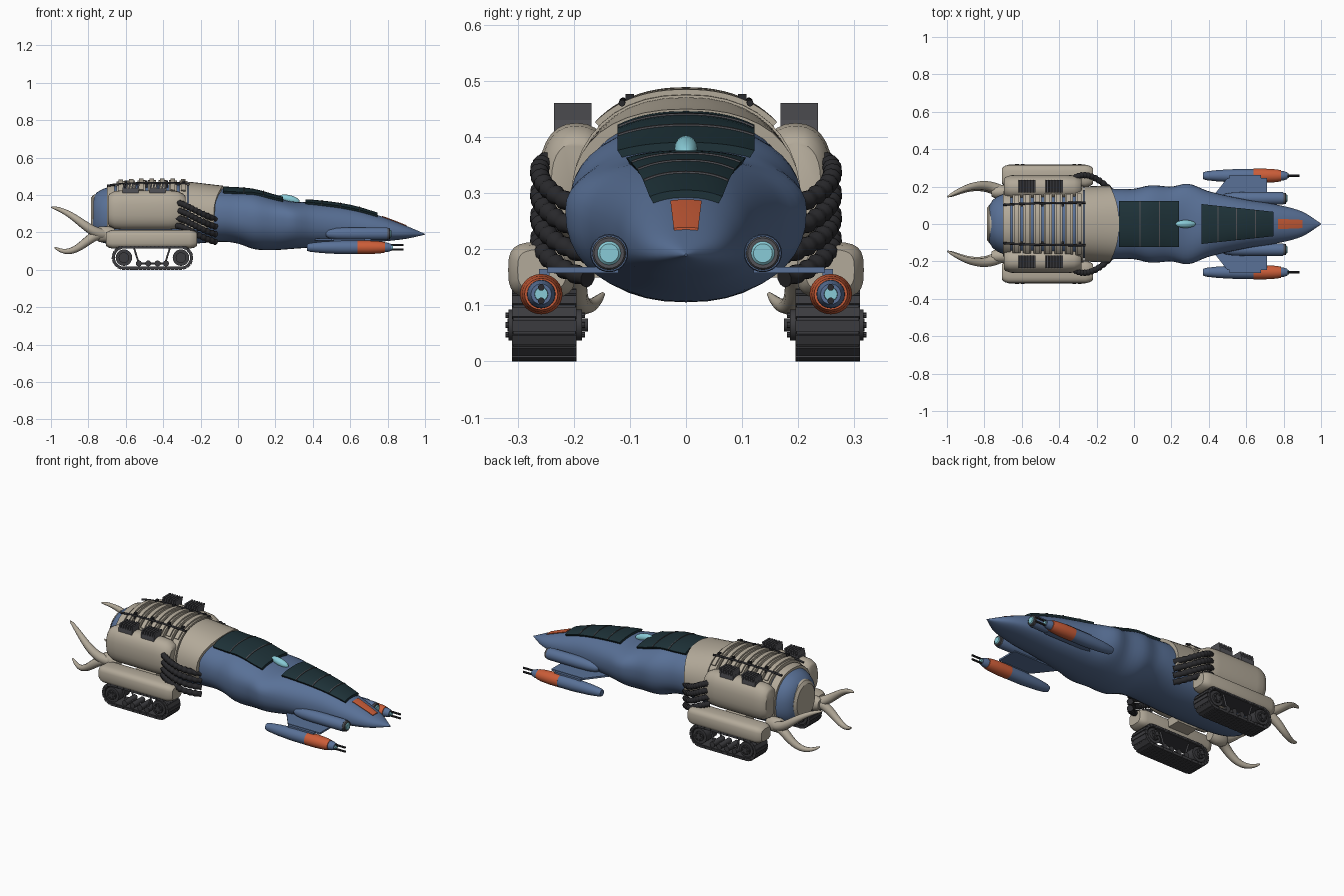
import bpy, bmesh, math
from math import sin, cos, pi
from mathutils import Vector

if "Cube" in bpy.data.objects:
    bpy.data.objects.remove(bpy.data.objects["Cube"])

def mat(name, *c):
    m = bpy.data.materials.new(name)
    m.diffuse_color = (*c, 1)
    m.use_nodes = True
    m.node_tree.nodes["Principled BSDF"].inputs["Base Color"].default_value = m.diffuse_color
    return m

BLUE = mat("blue_paint", .10, .165, .31)
BEIGE = mat("beige_armour", .45, .40, .32)
GLASS = mat("dark_glass", .013, .032, .04)
ORANGE = mat("orange_paint", .60, .11, .04)
CYAN = mat("cyan_light", .25, .60, .68)
BLACK = mat("black_rubber", .022, .022, .025)
TREAD = mat("track_metal", .045, .045, .05)
STEEL = mat("dark_steel", .085, .085, .095)

def mirror_y(ob):
    m = ob.modifiers.new("mirror", 'MIRROR')
    m.use_axis = (False, True, False)

def loft(name, parts, material, mirror=False):
    """One object from several closed lofts; each part is a list of rings."""
    bm = bmesh.new()
    for rings in parts:
        vs = [[bm.verts.new(p) for p in r] for r in rings]
        n = len(vs[0])
        for a, b in zip(vs, vs[1:]):
            for i in range(n):
                bm.faces.new((a[i], a[(i + 1) % n], b[(i + 1) % n], b[i]))
        bm.faces.new(vs[0])
        bm.faces.new(vs[-1])
    bmesh.ops.recalc_face_normals(bm, faces=bm.faces)
    me = bpy.data.meshes.new(name)
    bm.to_mesh(me)
    bm.free()
    me.materials.append(material)
    me.shade_smooth()
    me.set_sharp_from_angle(angle=math.radians(35))
    ob = bpy.data.objects.new(name, me)
    bpy.context.collection.objects.link(ob)
    if mirror:
        mirror_y(ob)
    return ob

def spow(v, e):
    return math.copysign(abs(v) ** e, v)

def pod(cy, cz, ry, rz, prof, n=24, e=1.0, tilt=0):
    """Rounded body along x; prof lists (x, scale)."""
    return [[(x, cy + ry * s * spow(cos(2 * pi * i / n), e), cz + tilt * (x - prof[0][0]) + rz * s * spow(sin(2 * pi * i / n), e))
             for i in range(n)] for x, s in prof]

def box(x0, x1, y0, y1, z0, z1, lean=0):
    return [[(x0 + d, y0, z), (x1 + d, y0, z), (x1 + d, y1, z), (x0 + d, y1, z)] for z, d in ((z0, 0), (z1, lean))]

def disc(cx, cz, r, y0, y1, n=20):
    return [[(cx + r * cos(2 * pi * i / n), y, cz + r * sin(2 * pi * i / n)) for i in range(n)] for y in (y0, y1)]

def tube(name, ctrl, radius, material, n=24):
    """Mirrored Bezier path tube; radius is a function of step and fraction."""
    cu = bpy.data.curves.new(name, 'CURVE')
    cu.dimensions = '3D'
    cu.bevel_depth = 1.0
    cu.bevel_resolution = 3
    cu.use_fill_caps = True
    sp = cu.splines.new('POLY')
    sp.points.add(n)
    for k in range(n + 1):
        p = [Vector(c) for c in ctrl]
        while len(p) > 1:
            p = [a.lerp(b, k / n) for a, b in zip(p, p[1:])]
        sp.points[k].co = (*p[0], 1)
        sp.points[k].radius = radius(k, k / n)
    sp.use_smooth = True
    cu.materials.append(material)
    ob = bpy.data.objects.new(name, cu)
    bpy.context.collection.objects.link(ob)
    mirror_y(ob)

# Hull stations: x, half width, bottom, top, widest height
ST = [(-.78, .09, .19, .38, .28), (-.76, .125, .16, .41, .28), (-.70, .16, .14, .44, .28),
      (-.58, .175, .13, .455, .28), (-.30, .182, .135, .455, .28), (-.08, .188, .15, .432, .29),
      (.0, .188, .14, .428, .28), (.09, .207, .11, .418, .28), (.2, .2, .106, .388, .275),
      (.29, .215, .112, .365, .27), (.4, .175, .12, .362, .25), (.6, .13, .135, .335, .225),
      (.76, .104, .15, .288, .205), (.9, .066, .166, .235, .195), (1.0, .002, .188, .192, .19)]

def section(x):
    x = min(max(x, ST[0][0]), ST[-1][0])
    i = max(k for k in range(len(ST) - 1) if ST[k][0] <= x)
    def slope(k, c):
        a, b = ST[max(k - 1, 0)], ST[min(k + 1, len(ST) - 1)]
        return (b[c] - a[c]) / (b[0] - a[0])
    a, b = ST[i], ST[i + 1]
    h = b[0] - a[0]
    t = (x - a[0]) / h
    return [(2*t**3 - 3*t*t + 1) * a[c] + (t**3 - 2*t*t + t) * h * slope(i, c)
            + (3*t*t - 2*t**3) * b[c] + (t**3 - t*t) * h * slope(i + 1, c) for c in range(1, 5)]

def hull_point(x, th, off=0.0):
    w, b, t, m = section(x)
    c, s = spow(cos(th), .88), spow(sin(th), .88)
    return (x, (w + off) * c, m + ((t - m if s > 0 else m - b) + off) * s)

def plate(x0, x1, off, th0=None, c0=0, c1=0, nx=6, n=24, skew=0, inner=-.01):
    """Thick plate riding on the hull, limited by an angle or by half widths c0..c1."""
    rings = []
    for k in range(nx + 1):
        u = k / nx
        x = x0 + (x1 - x0) * u
        a = th0
        if a is None:
            a = math.acos(min(1, ((c0 + (c1 - c0) * u) / (section(x)[0] + off)) ** (1 / .88)))
        ths = [a + (pi - 2 * a) * j / n for j in range(n + 1)]
        xx = lambda t: x - skew * cos(t) ** 2 * u
        rings.append([hull_point(xx(t), t, off) for t in ths] + [hull_point(xx(t), t, inner) for t in reversed(ths)])
    return rings

# Hull
xs = [-.78 + 1.78 * k / 70 for k in range(71)]
loft("hull", [[[hull_point(x, 2 * pi * j / 40) for j in range(40)] for x in xs]], BLUE)
loft("tail_cap", [pod(0, .285, .1, .115, [(-.74, 1.1), (-.775, 1), (-.787, .85)], 28)], BEIGE)

# Rear armour: collar, end shell, ribs and the cables over them
loft("collar", [plate(-.265, -.08, .018, -.35, skew=.05)], BEIGE)
loft("rear_shell", [plate(-.70, -.66, .014, -.5, nx=3)], BEIGE)
rib_x = [-.628 + .056 * k for k in range(7)]
loft("ribs", [plate(x - .021, x + .021, .022, -.3, nx=2) for x in rib_x], BEIGE)
loft("rib_crowns", [plate(x - .012, x + .012, .031, .75, nx=2) for x in rib_x], BEIGE)
tube("rib_cable", [hull_point(-.70 + .44 * k / 8, 1.06, .031) for k in range(9)], lambda k, t: .006, BLACK)
loft("cable_clips", [box(x - .007, x + .007, .093, .108, .44, .477) for x in (-.60, -.49, -.38, -.29)], BLACK, True)

# Canopies, with raised frames between the panes
loft("rear_canopy", [plate(a, b, .014, None, .122, .122, nx=4) for a, b in ((-.08, .03), (.033, .135), (.138, .24))], GLASS)
cw = lambda x: .107 - .042 * (x - .36) / .39
edges = (.36, .45, .55, .65, .75)
loft("front_canopy", [plate(a, b - .003, .013, None, cw(a), cw(b), nx=4) for a, b in zip(edges, edges[1:])], GLASS)
loft("canopy_frames", [plate(x - .004, x + .001, .016, None, cw(x), cw(x), nx=1) for x in edges[1:4]]
     + [plate(x - .001, x + .004, .017, None, .122, .122, nx=1) for x in (.03, .135)], STEEL)
loft("nose_panel", [plate(.77, .90, .004, None, .028, .022, n=8)], ORANGE)
loft("roof_light", [pod(0, .39, .021, .022, [(.275 - .055 * cos(pi * k / 10), max(.02, sin(pi * k / 10)))
                                             for k in range(11)], 16, tilt=-.22)], CYAN)

# Side engines with finned exhaust blocks
loft("side_engine", [pod(.195, .32, .068, .105, [(-.695, .7), (-.688, .82), (-.66, .96), (-.62, 1), (-.37, 1),
                                                 (-.32, .95), (-.29, .8), (-.28, .66)], 28, .85)], BEIGE, True)
fins = []
for cx in (-.575, -.43):
    fins.append(box(cx - .043, cx + .043, .168, .235, .40, .435))
    fins += [box(cx - .043 + .0155 * k, cx - .034 + .0155 * k, .168, .235, .43, .461, .006) for k in range(6)]
loft("exhaust_fins", fins, STEEL, True)

# Corrugated hoses from engine to hull
for k in range(4):
    z = .352 - .041 * k
    tube("hose_%d" % (k + 1), [(-.325, .24, z + .006), (-.28, .278, z + .004), (-.21, .27, z - .055), (-.12, .175, z - .08)],
         lambda i, t: .0175 if i % 4 < 2 else .0145, BLACK, 44)

# Track units: fender, bracket, belt, wheels, suspension
loft("fender", [pod(.257, .163, .06, .05, [(-.705, .72), (-.69, .9), (-.67, 1), (-.26, 1), (-.235, .9), (-.22, .72)], 24, .6)], BEIGE, True)
loft("track_bracket", [box(-.53, -.40, .12, .22, .15, .20)], BEIGE, True)
XA, XB, ZC, R, N = -.61, -.305, .065, .054, 44
L = XB - XA
P = 2 * L + 2 * pi * R

def track_at(s):
    if s < L:
        return XA + s, ZC - R, 0
    if s < L + pi * R:
        a = (s - L) / R
        return XB + R * sin(a), ZC - R * cos(a), a
    if s < 2 * L + pi * R:
        return XB - (s - L - pi * R), ZC + R, pi
    a = pi + (s - 2 * L - pi * R) / R
    return XA + R * sin(a), ZC - R * cos(a), a

def link(s, half, lo, hi, y0, y1):
    x, z, a = track_at(s)
    tx, tz, nx, nz = cos(a), sin(a), sin(a), -cos(a)
    return [[(x + tx * u + nx * v, y, z + tz * u + nz * v) for u, v in
             ((-half, lo), (half, lo), (half, hi), (-half, hi))] for y in (y0, y1)]

belt = []
for k in range(N):
    belt.append(link(P * k / N, P / N * .44, -.002, .011, .195, .31))
    belt.append(link(P * k / N, P / N * .58, -.006, .007, .197, .308))
loft("track_belt", belt, TREAD, True)
wheels = []
for x in (XA, XB):
    wheels += [disc(x, ZC, .044, .20, .307), disc(x, ZC, .028, .185, .316), disc(x, ZC, .012, .175, .318)]
    wheels += [disc(x + .02 * cos(a), ZC + .02 * sin(a), .005, .18, .322, 8) for a in [pi * j / 3 for j in range(6)]]
wheels += [disc(x, .034, .016, .205, .305, 14) for x in (-.53, -.48, -.43, -.385)]
loft("track_wheels", wheels, TREAD, True)
for a, b in ((-.56, -.53), (-.36, -.39)):
    for y in (.22, .29):
        tube("suspension_arm", [(a, y, .13), (b, y, .034)], lambda k, t: .005, STEEL, 2)
tube("roller_bar", [(-.53, .255, .034), (-.385, .255, .034)], lambda k, t: .005, STEEL, 2)

# Rear tusks and their mounts
tusk_r = lambda k, t: .027 * (1 - t) ** .6 + .004
tube("upper_tusk", [(-.71, .175, .19), (-.80, .225, .19), (-.87, .215, .31), (-.997, .145, .335)], tusk_r, BEIGE)
tube("lower_tusk", [(-.71, .172, .19), (-.80, .21, .21), (-.86, .21, .04), (-.98, .148, .12)], tusk_r, BEIGE)
loft("tusk_mount", [pod(.172, .19, .036, .042, [(-.66, .8), (-.69, 1), (-.74, 1), (-.762, .7)], 18)], BEIGE, True)

# Front nacelles with headlights
loft("nacelle", [pod(.137, .193, .034, .034, [(.47, .4), (.485, .7), (.53, .93), (.60, 1), (.79, 1), (.80, .95)])], BLUE, True)
loft("headlight_ring", [pod(.137, .193, .03, .03, [(.79, 1), (.81, 1), (.814, .9)])], STEEL, True)
loft("headlight", [pod(.137, .193, .021, .021, [(.80, 1), (.816, 1), (.82, .8)])], CYAN, True)

# Winglets and gun pods
wing = [(.40, .12), (.50, .247), (.71, .247), (.71, .12)]
loft("winglet", [[[(x, y, z) for x, y in wing] for z in (.158, .168)]], BLUE, True)
loft("wing_strut", [box(.51, .68, .243, .262, .13, .165)], BLUE, True)
loft("gun_pod", [pod(.258, .12, .036, .036, [(.37, .5), (.385, .65), (.45, .85), (.55, 1), (.645, 1)]),
                 pod(.258, .12, .026, .026, [(.77, 1), (.80, .95), (.82, .7)])], BLUE, True)
loft("gun_band", [pod(.258, .12, .038, .036, [(.64, 1), (.70, 1), (.76, .9), (.785, .78)])], ORANGE, True)
loft("gun_lens", [pod(.258, .12, .013, .013, [(.81, 1), (.828, .9)], 16)], CYAN, True)
loft("gun_barrels", [pod(.258, .12 + d, .006, .006, [(.79, 1), (.885, 1)], 10) for d in (-.012, .012)], BLACK, True)
